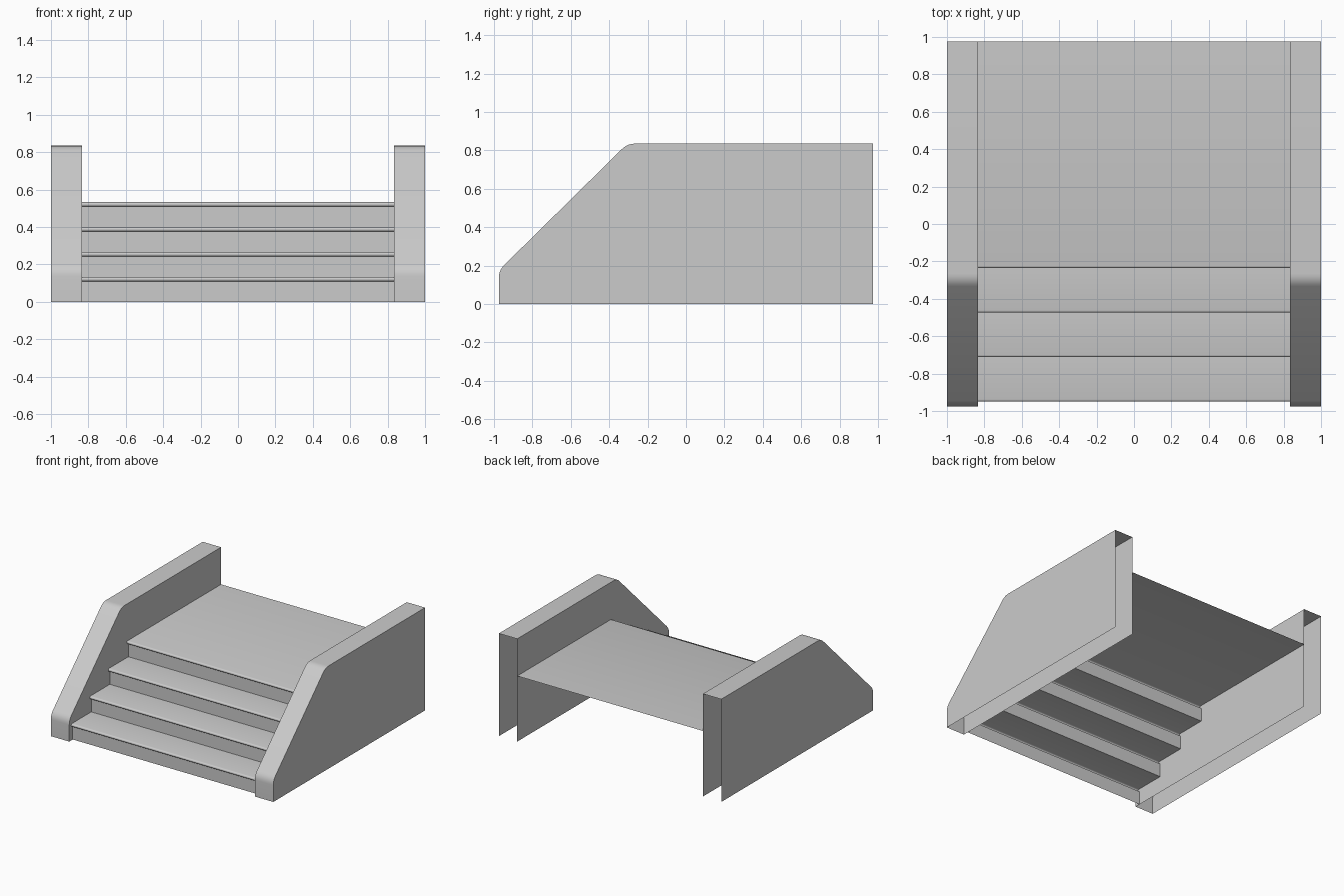
import bpy
import bmesh
import math
from mathutils import Vector

cube = bpy.data.objects.get("Cube")
if cube:
    bpy.data.objects.remove(cube, do_unlink=True)

grey = bpy.data.materials.new("light_grey")
grey.use_nodes = True
colour = (0.6, 0.6, 0.6, 1)
grey.diffuse_color = colour
grey.node_tree.nodes["Principled BSDF"].inputs["Base Color"].default_value = colour

INNER, OUTER, BACK, WALL_TOP = 0.835, 1.0, 0.975, 0.835


def fillet(before, corner, after, size, steps=5):
    """Round a profile corner with a short curve."""
    c = Vector(corner)
    a = c + (Vector(before) - c).normalized() * size
    b = c + (Vector(after) - c).normalized() * size
    return [a * (1 - t) ** 2 + c * 2 * t * (1 - t) + b * t * t
            for t in (i / steps for i in range(steps + 1))]


def sheet(name, profile, x0, x1, sides=False):
    """Sweep an open (y, z) profile across x, optionally with side panels."""
    bm = bmesh.new()
    left = [bm.verts.new((x0, y, z)) for y, z in profile]
    right = [bm.verts.new((x1, y, z)) for y, z in profile]
    for i in range(len(profile) - 1):
        bm.faces.new((left[i], right[i], right[i + 1], left[i + 1]))
    if sides:
        bm.faces.new(left + [bm.verts.new((x0, BACK, 0))])
        bm.faces.new([bm.verts.new((x1, BACK, 0))] + right[::-1])
    mesh = bpy.data.meshes.new(name)
    bm.to_mesh(mesh)
    bm.free()
    mesh.materials.append(grey)
    obj = bpy.data.objects.new(name, mesh)
    bpy.context.collection.objects.link(obj)
    bpy.ops.object.select_all(action='DESELECT')
    obj.select_set(True)
    bpy.context.view_layer.objects.active = obj
    bpy.ops.object.shade_smooth_by_angle(angle=math.radians(35))
    return obj


# Side walls: hollow, open at the back and underneath
foot, low = (-BACK, 0), (-BACK, 0.175)
high, end = (-0.305, WALL_TOP), (BACK, WALL_TOP)
wall = [foot, *fillet(foot, low, high, 0.04), *fillet(low, high, end, 0.04), end]
sheet("right_wall", wall, -OUTER, -INNER, sides=True)
sheet("left_wall", wall, INNER, OUTER, sides=True)

# Steps and landing: one folded sheet with a rounded nosing on each tread
RISE, RUN, RADIUS = 0.1333, 0.238, 0.012
steps = [(-0.93, 0)]
for n in range(4):
    y, z = -0.93 + n * RUN, (n + 1) * RISE
    steps.append((y, z - 2 * RADIUS))
    for i in range(7):
        a = math.pi * i / 6
        steps.append((y - 0.008 - RADIUS * math.sin(a),
                      z - RADIUS - RADIUS * math.cos(a)))
    steps.append((y + RUN if n < 3 else BACK, z))
sheet("steps_and_landing", steps, -INNER, INNER)
